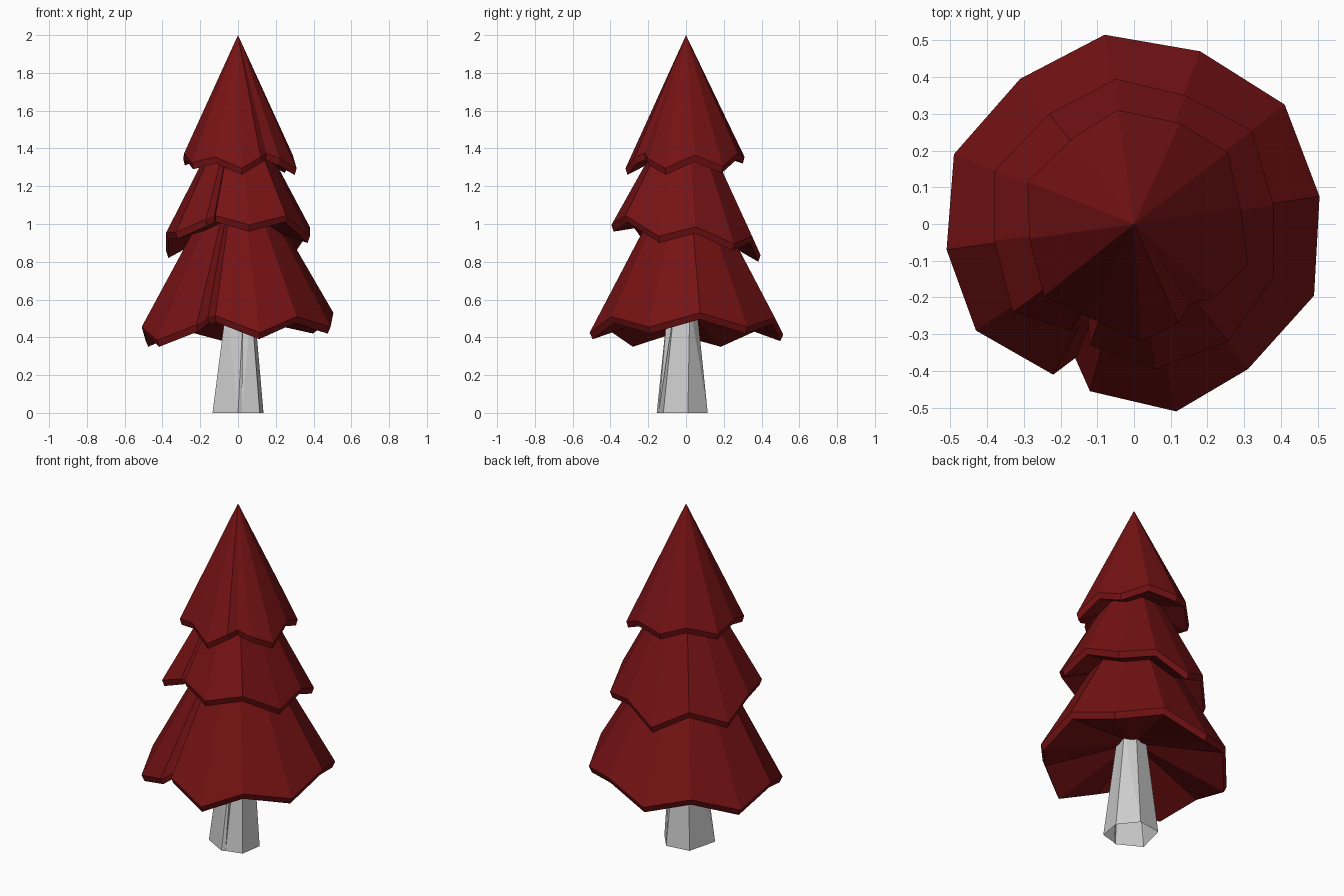
import bpy
import bmesh

if "Cube" in bpy.data.objects:
    bpy.data.objects.remove(bpy.data.objects["Cube"])

red = bpy.data.materials.new("dark_red")
red.diffuse_color = (0.18, 0.006, 0.007, 1)
red.use_nodes = True
red.node_tree.nodes["Principled BSDF"].inputs["Base Color"].default_value = red.diffuse_color


def finish(name, bm, material=None):
    mesh = bpy.data.meshes.new(name)
    bm.normal_update()
    bm.to_mesh(mesh)
    bm.free()
    obj = bpy.data.objects.new(name, mesh)
    bpy.context.collection.objects.link(obj)
    if material:
        mesh.materials.append(material)
    return obj


def bridge(bm, lower, upper):
    n = len(lower)
    for i in range(n):
        j = (i + 1) % n
        bm.faces.new((lower[i], lower[j], upper[j], upper[i]))


def foliage_tier(name, rim, apex, ceiling):
    """Faceted skirt: pointed top, thin drooping lip, shallow underside."""
    bm = bmesh.new()
    edge = [bm.verts.new((x, y, z + 0.035)) for x, y, z in rim]
    lip = [bm.verts.new((x * 0.97, y * 0.97, z)) for x, y, z in rim]
    tip = bm.verts.new((0, 0, apex))
    under = bm.verts.new((0, 0, ceiling))
    bridge(bm, lip, edge)
    n = len(rim)
    for i in range(n):
        j = (i + 1) % n
        bm.faces.new((edge[i], edge[j], tip))
        bm.faces.new((lip[j], lip[i], under))
    return finish(name, bm, red)


# Rim corners of each tier, counter-clockwise from the front fold
lower_rim = [(-.12, -.455, .48), (.115, -.51, .39), (.31, -.395, .475), (.49, -.195, .42),
             (.505, .075, .495), (.41, .325, .42), (.18, .47, .47), (-.08, .515, .38),
             (-.31, .395, .44), (-.49, .19, .35), (-.51, -.07, .42), (-.43, -.29, .35),
             (-.22, -.41, .43), (-.16, -.365, .47)]
middle_rim = [(-.12, -.33, 1.01), (.06, -.395, .96), (.255, -.32, 1.01), (.38, -.145, .90),
              (.38, .05, .95), (.32, .255, .86), (.14, .35, .90), (-.05, .395, .80),
              (-.23, .30, .90), (-.38, .145, .82), (-.38, -.045, .92), (-.33, -.24, .92),
              (-.17, -.29, .99), (-.125, -.265, 1.01)]
top_rim = [(.02, -.32, 1.26), (.12, -.27, 1.32), (.15, -.22, 1.34), (.22, -.20, 1.31),
           (.31, -.11, 1.26), (.29, .045, 1.33), (.255, .195, 1.27), (.125, .275, 1.34),
           (-.045, .31, 1.32), (-.165, .235, 1.36), (-.29, .115, 1.31), (-.285, -.04, 1.34),
           (-.245, -.195, 1.29), (-.12, -.255, 1.32)]

foliage_tier("lower_foliage", lower_rim, 1.40, 0.56)
foliage_tier("middle_foliage", middle_rim, 1.70, 1.02)
foliage_tier("top_foliage", top_rim, 2.0, 1.42)

# Trunk: open tapered tube with a fold at the front
base = [(-.135, -.08), (0, -.155), (.02, -.145), (.115, -.12), (.135, .01), (.05, .115), (-.09, .095)]
crown = [(-.06, -.06), (.03, -.095), (.03, -.06), (.07, -.06), (.085, .02), (.03, .055), (-.045, .045)]
bm = bmesh.new()
bottom = [bm.verts.new((x, y, 0)) for x, y in base]
head = [bm.verts.new((x, y, 0.58)) for x, y in crown]
bridge(bm, bottom, head)
bmesh.ops.triangulate(bm, faces=bm.faces[:])
finish("trunk", bm)
